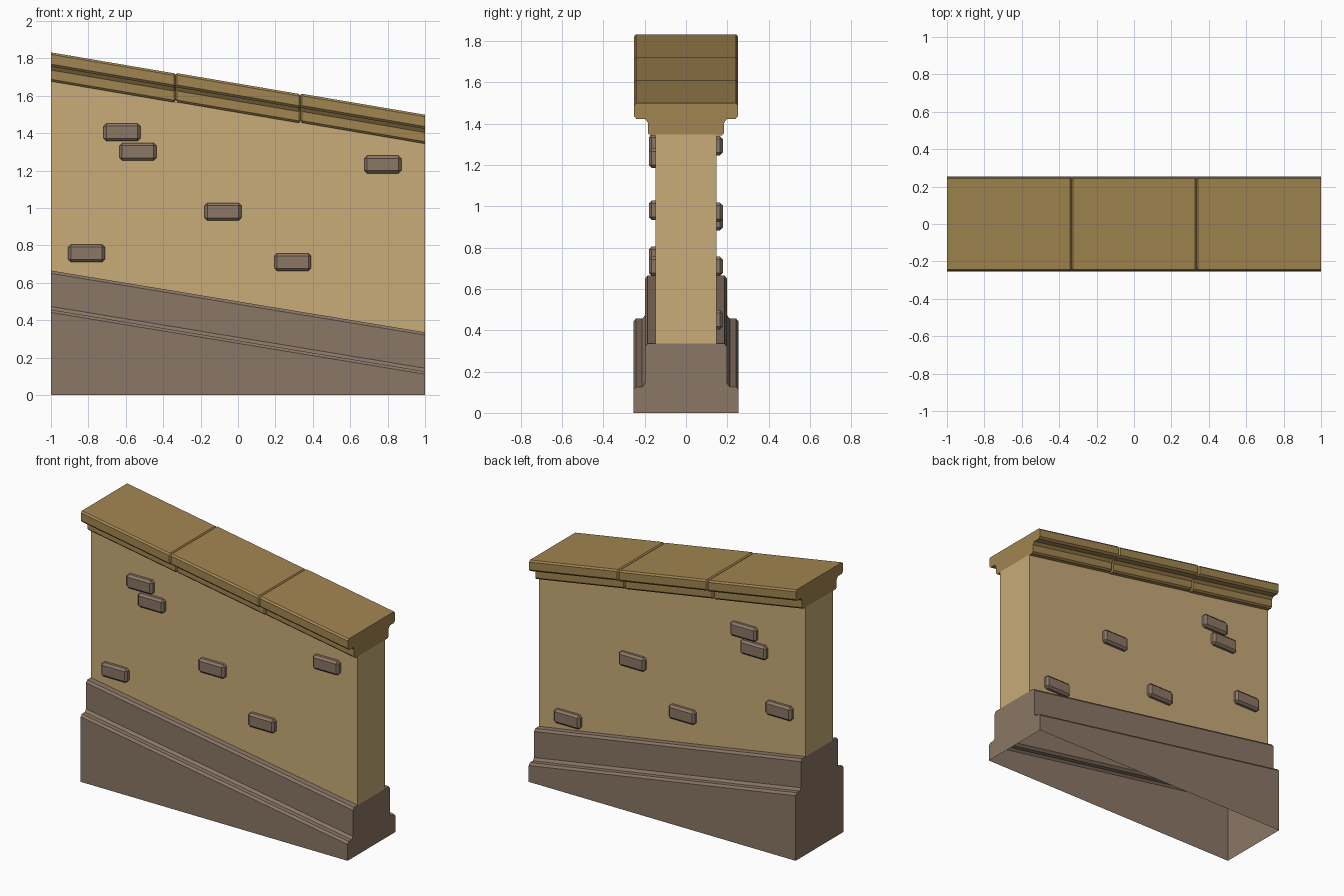
import bpy, bmesh
from mathutils import Matrix

cube = bpy.data.objects.get("Cube")
if cube:
    bpy.data.objects.remove(cube, do_unlink=True)

SLOPE = 0.165   # fall of the wall per unit of x
WALL = 0.147    # half thickness of the wall


def material(name, rgb):
    m = bpy.data.materials.new(name)
    m.use_nodes = True
    m.diffuse_color = (*rgb, 1)
    m.node_tree.nodes["Principled BSDF"].inputs["Base Color"].default_value = (*rgb, 1)
    return m


plaster = material("tan plaster", (0.578, 0.407, 0.188))
coping = material("ochre coping stone", (0.361, 0.235, 0.082))
stone = material("brown stone", (0.258, 0.184, 0.133))


def finish(name, bm, mat):
    bmesh.ops.recalc_face_normals(bm, faces=bm.faces)
    mesh = bpy.data.meshes.new(name)
    bm.to_mesh(mesh)
    bm.free()
    mesh.materials.append(mat)
    ob = bpy.data.objects.new(name, mesh)
    bpy.context.collection.objects.link(ob)
    return ob


def mirrored(half):
    """Half profile of (y, z), bottom to top, completed on the other side."""
    return half + [(-y, z) for y, z in reversed(half)]


def loft(name, rings, mat, closed=True):
    """Skin matching rings of points; the first and last are capped."""
    bm = bmesh.new()
    rows = [[bm.verts.new(p) for p in ring] for ring in rings]
    n = len(rows[0])
    for a, b in zip(rows, rows[1:]):
        for i in range(n if closed else n - 1):
            j = (i + 1) % n
            bm.faces.new((a[i], a[j], b[j], b[i]))
    bm.faces.new(rows[0])
    bm.faces.new(rows[-1])
    return finish(name, bm, mat)


# Stepped plinth: level open bottom, sloping ledges
plinth = mirrored([(0.255, 0), (0.255, 0.276), (0.243, 0.291), (0.212, 0.291),
                   (0.198, 0.308), (0.198, 0.485), (0.186, 0.5)])
loft("plinth",
     [[(x, y, z - SLOPE * x if z else 0) for y, z in plinth] for x in (-1, 1)],
     stone, closed=False)

# Plastered wall
panel = mirrored([(WALL, 0.5), (WALL, 1.512)])
loft("wall", [[(x, y, z - SLOPE * x) for y, z in panel] for x in (-1, 1)], plaster)

# Three moulded coping stones with chamfered joints
cap = mirrored([(0.174, -0.078), (0.184, -0.067), (0.184, -0.018), (0.198, 0.001),
                (0.24, 0.001), (0.252, 0.014), (0.252, 0.066), (0.242, 0.077)])
CHAMFER = 0.008
TILT = 0.17
LENGTH = 2 / 3


def cap_ring(x, mid, shrink):
    height = 1.588 - SLOPE * mid - TILT * (x - mid)
    return [(x, y * (1 - 0.035 * shrink), height + z * (1 - 0.1 * shrink)) for y, z in cap]


for i, place in enumerate(("upper", "middle", "lower")):
    x0, x1 = -1 + i * LENGTH, -1 + (i + 1) * LENGTH
    mid = (x0 + x1) / 2
    rings = [cap_ring(x0, mid, i > 0), cap_ring(x0 + CHAMFER, mid, 0),
             cap_ring(x1 - CHAMFER, mid, 0), cap_ring(x1, mid, i < 2)]
    loft(place + "_coping", rings, coping)


# Raised bricks on both faces
def brick(name, x, y, z):
    bm = bmesh.new()
    bmesh.ops.create_cube(bm, size=1, matrix=Matrix.Translation((x, y, z))
                          @ Matrix.Diagonal((0.196, 0.07, 0.094, 1)))
    bmesh.ops.bevel(bm, geom=bm.edges[:], offset=0.014, segments=1,
                    affect='EDGES', profile=0.5)
    finish(name, bm, stone)


front = [(-0.62, 1.405), (-0.535, 1.3), (0.775, 1.232),
         (-0.08, 0.98), (-0.81, 0.757), (0.293, 0.71)]
back = [(-0.545, 1.395), (-0.62, 1.292), (0.29, 0.97),
        (-0.085, 0.71), (-0.81, 0.93), (0.775, 0.45)]
for side, spots, y in (("front", front, -0.145), ("back", back, 0.143)):
    for k, (x, z) in enumerate(spots, 1):
        brick(f"{side}_brick_{k}", x, y, z)
